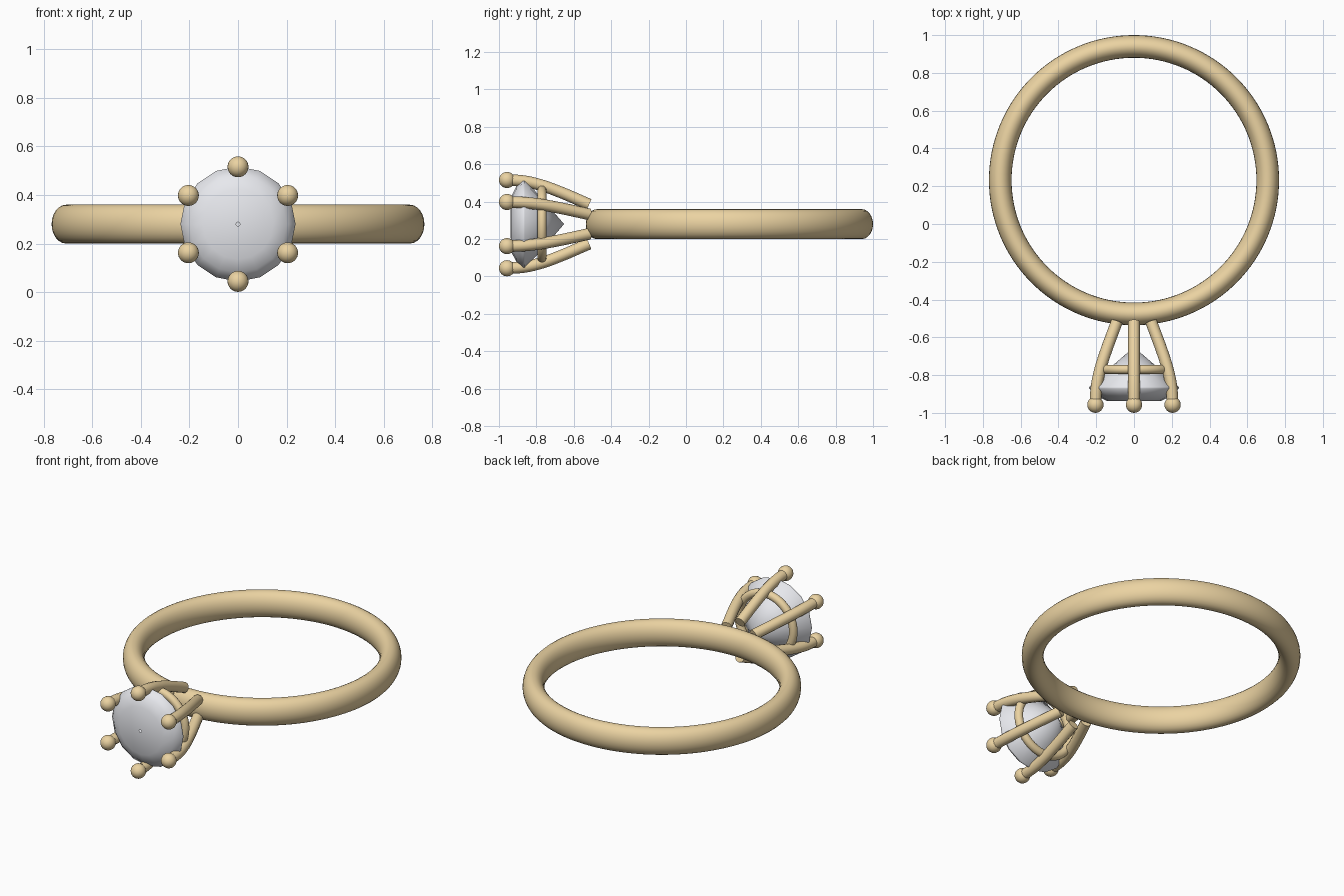
import bpy, bmesh, math
from mathutils import Vector

if "Cube" in bpy.data.objects:
    bpy.data.objects.remove(bpy.data.objects["Cube"])

ZC = 0.28          # height of the ring plane and stone axis
BAND_Y = 0.232     # centre of the finger hole


def material(name, rgb):
    m = bpy.data.materials.new(name)
    m.diffuse_color = (*rgb, 1)
    m.use_nodes = True
    m.node_tree.nodes["Principled BSDF"].inputs["Base Color"].default_value = m.diffuse_color
    return m


gold = material("gold", (0.83, 0.65, 0.36))
crystal = material("crystal", (0.80, 0.81, 0.85))


def finish(name, bm, mat, angle=60):
    bmesh.ops.recalc_face_normals(bm, faces=bm.faces)
    me = bpy.data.meshes.new(name)
    bm.to_mesh(me)
    bm.free()
    ob = bpy.data.objects.new(name, me)
    bpy.context.collection.objects.link(ob)
    me.materials.append(mat)
    bpy.ops.object.select_all(action='DESELECT')
    ob.select_set(True)
    bpy.context.view_layer.objects.active = ob
    bpy.ops.object.shade_smooth_by_angle(angle=math.radians(angle))
    return ob


def lathe(name, profile, centre, axis, n, mat, closed=False, angle=60):
    """Spin (radius, height) points round the 'Z' or '-Y' axis."""
    bm = bmesh.new()
    rings = []
    for r, h in profile:
        ring = []
        for i in range(n if r > 0 else 1):
            a = 2 * math.pi * i / n
            p = (r * math.cos(a), r * math.sin(a), h)
            if axis == 'Y':
                p = (p[0], h, p[1])
            ring.append(bm.verts.new(Vector(p) + Vector(centre)))
        rings.append(ring)
    pairs = list(zip(rings, rings[1:])) + ([(rings[-1], rings[0])] if closed else [])
    for a, b in pairs:
        for i in range(n):
            j = (i + 1) % n
            quad = [a[i % len(a)], a[j % len(a)], b[j % len(b)], b[i % len(b)]]
            bm.faces.new(list(dict.fromkeys(quad)))
    return finish(name, bm, mat, angle)


def ellipse(major, rr, rh, n):
    return [(major + rr * math.cos(2 * math.pi * k / n),
             rh * math.sin(2 * math.pi * k / n)) for k in range(n)]


# Finger band with oval section
lathe("band", ellipse(0.708, 0.06, 0.08, 24), (0, BAND_Y, ZC), 'Z', 128, gold, True)

# Support ring under the stone
lathe("gallery_ring", ellipse(0.183, 0.024, 0.024, 16), (0, -0.77, ZC), 'Y', 64, gold, True)

# Sixteen-sided stone: table, crown, girdle, pointed pavilion
lathe("stone", [(0.008, -0.938), (0.145, -0.936), (0.2, -0.908), (0.237, -0.872),
                (0.237, -0.862), (0.12, -0.755), (0, -0.652)],
      (0, 0, ZC), 'Y', 16, crystal, angle=50)

# Six claws: curved wires with ball tips
PATH = [(0.236, -0.957), (0.229, -0.865), (0.211, -0.785), (0.180, -0.695), (0.105, -0.518)]
for k in range(6):
    a = math.radians(30 + 60 * k)
    c, s = math.cos(a), math.sin(a)
    cu = bpy.data.curves.new(f"claw_{k + 1}", 'CURVE')
    cu.dimensions = '3D'
    cu.bevel_depth = 0.031
    cu.bevel_resolution = 4
    cu.use_fill_caps = True
    cu.resolution_u = 6
    sp = cu.splines.new('BEZIER')
    sp.bezier_points.add(len(PATH) - 1)
    for bp, (r, y) in zip(sp.bezier_points, PATH):
        bp.co = (r * c, y, ZC + r * s)
        bp.handle_left_type = bp.handle_right_type = 'AUTO'
    cu.materials.append(gold)
    bpy.context.collection.objects.link(bpy.data.objects.new(f"claw_{k + 1}", cu))

    bm = bmesh.new()
    bmesh.ops.create_uvsphere(bm, u_segments=24, v_segments=16, radius=0.043)
    r, y = PATH[0]
    bmesh.ops.translate(bm, verts=bm.verts, vec=(r * c, y, ZC + r * s))
    finish(f"claw_tip_{k + 1}", bm, gold)
